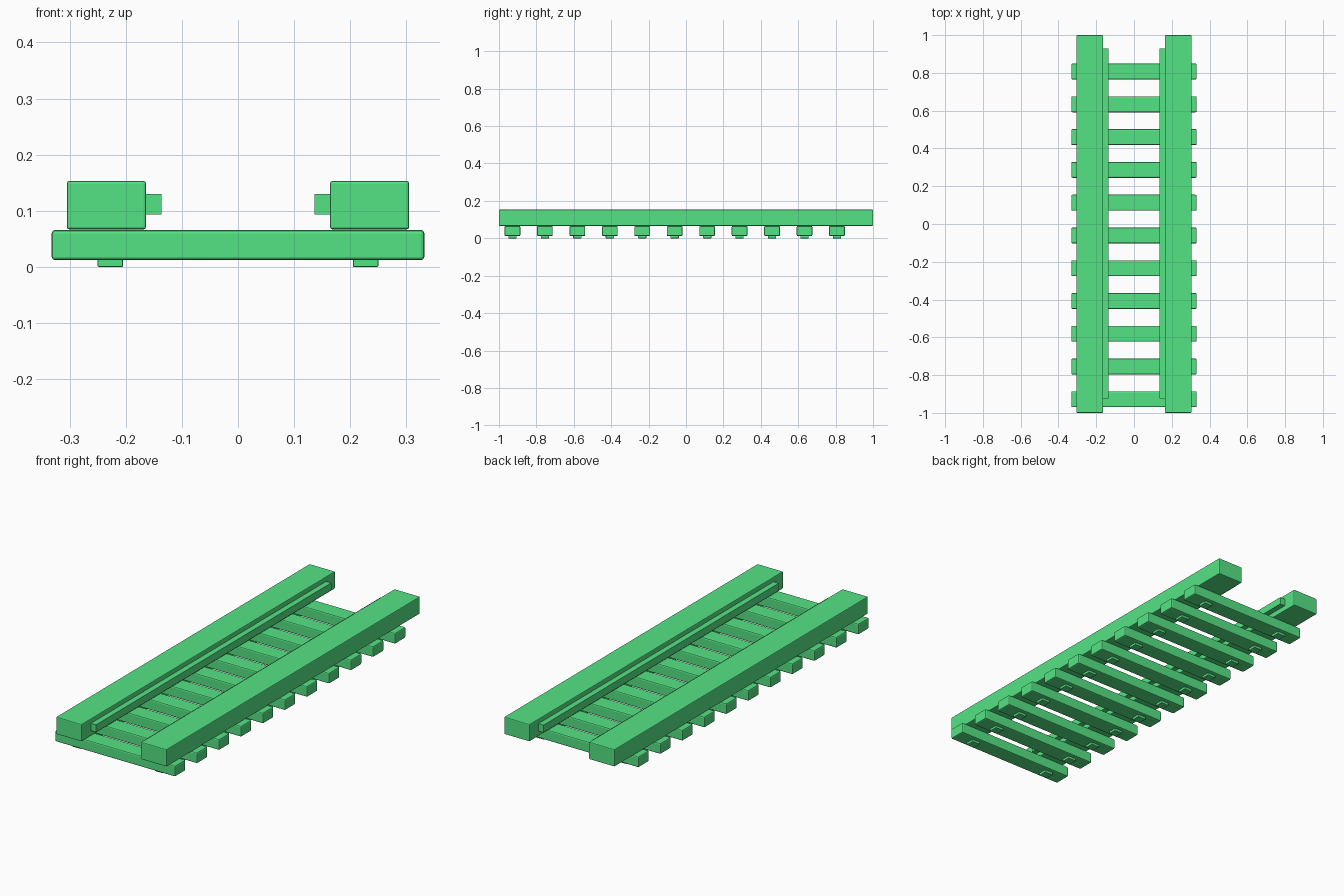
import bpy

cube = bpy.data.objects.get("Cube")
if cube:
    bpy.data.objects.remove(cube, do_unlink=True)

# Single green material
GREEN = (0.09, 0.77, 0.23, 1.0)
green = bpy.data.materials.new("bright_green")
green.use_nodes = True
green.diffuse_color = GREEN
green.node_tree.nodes["Principled BSDF"].inputs["Base Color"].default_value = GREEN


def box(name, x, y, z, bevel=0.0):
    """Box from (min, max) ranges, with optionally softened edges."""
    ranges = (x, y, z)
    bpy.ops.mesh.primitive_cube_add(size=1, location=[(a + b) / 2 for a, b in ranges])
    obj = bpy.context.object
    obj.name = name
    obj.scale = [b - a for a, b in ranges]
    bpy.ops.object.transform_apply(location=False, rotation=False, scale=True)
    obj.data.materials.append(green)
    if bevel:
        mod = obj.modifiers.new("soft_edges", 'BEVEL')
        mod.width = bevel
        mod.segments = 2
    return obj


def mirrored(side, inner, outer):
    return tuple(sorted((side * inner, side * outer)))


# Rails, each with a guide strip on its inner face
for label, side in (("left", 1), ("right", -1)):
    box(label + "_rail", mirrored(side, 0.164, 0.305), (-1, 1), (0.067, 0.153), 0.004)
    box(label + "_guide_strip", mirrored(side, 0.136, 0.17), (-0.925, 0.93), (0.093, 0.13))

# Sleepers, each with two square pegs underneath
for i in range(11):
    y = -0.928 + i * 0.1735
    box(f"sleeper_{i + 1}", (-0.332, 0.332), (y - 0.042, y + 0.042), (0.012, 0.066), 0.006)
    for label, side in (("left", 1), ("right", -1)):
        box(f"{label}_peg_{i + 1}", mirrored(side, 0.205, 0.25),
            (y - 0.022, y + 0.022), (0, 0.02), 0.002)
